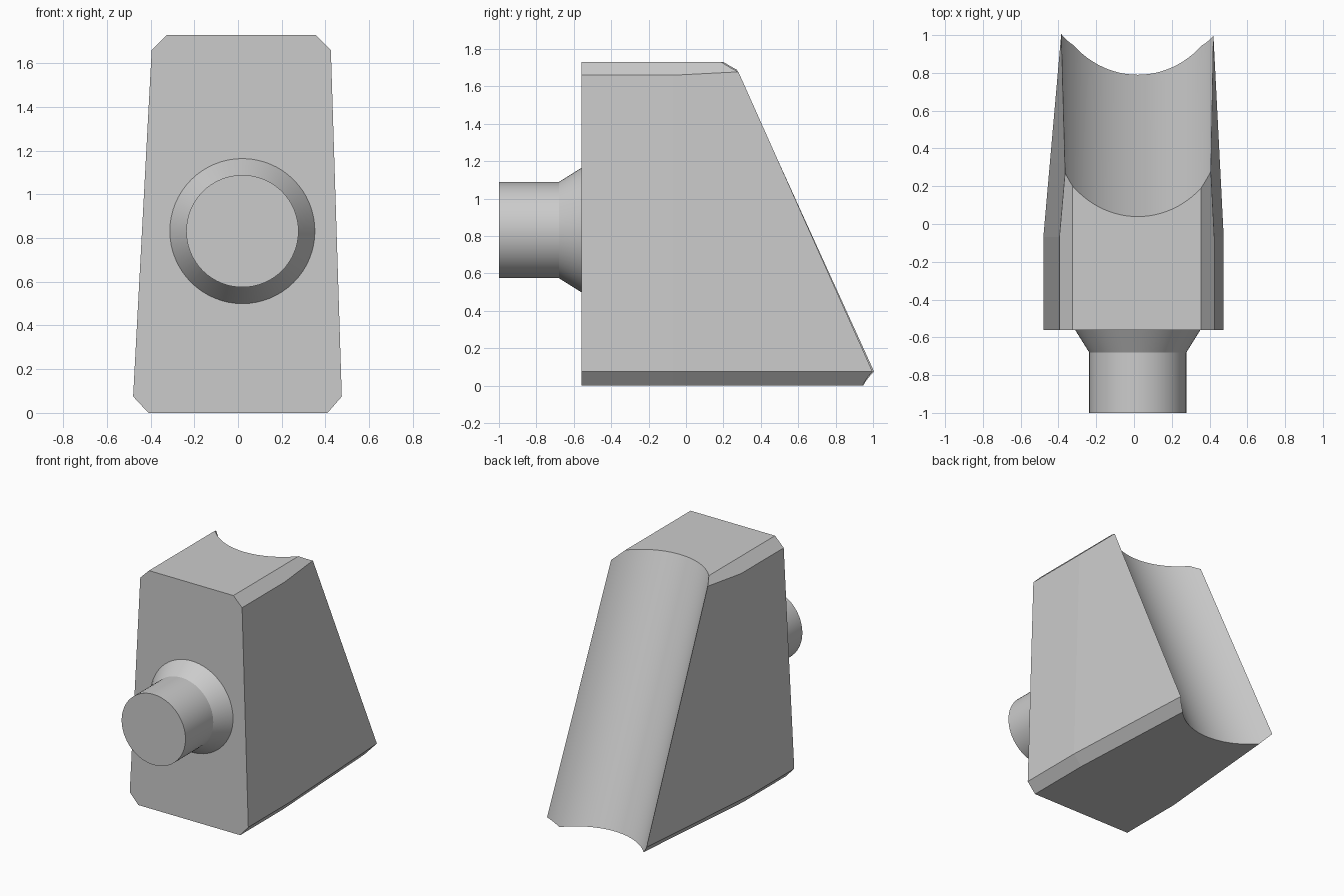
import bpy, bmesh
from math import sin, cos, pi, radians

cube = bpy.data.objects.get("Cube")
if cube:
    bpy.data.objects.remove(cube, do_unlink=True)

grey = bpy.data.materials.new("plain_grey")
grey.use_nodes = True
colour = (0.6, 0.6, 0.6, 1)
grey.diffuse_color = colour
grey.node_tree.nodes["Principled BSDF"].inputs["Base Color"].default_value = colour


def loft(name, rings, smooth=False):
    """Closed solid skinned through rings of equal point count."""
    bm = bmesh.new()
    loops = [[bm.verts.new(p) for p in ring] for ring in rings]
    n = len(loops[0])
    for a, b in zip(loops, loops[1:]):
        for i in range(n):
            j = (i + 1) % n
            bm.faces.new((a[i], a[j], b[j], b[i]))
    bm.faces.new(loops[0])
    bm.faces.new(loops[-1])
    bmesh.ops.recalc_face_normals(bm, faces=bm.faces)
    mesh = bpy.data.meshes.new(name)
    bm.to_mesh(mesh)
    bm.free()
    mesh.materials.append(grey)
    obj = bpy.data.objects.new(name, mesh)
    bpy.context.collection.objects.link(obj)
    if smooth:
        select(obj)
        bpy.ops.object.shade_smooth_by_angle(angle=radians(25))
    return obj


def select(obj):
    bpy.ops.object.select_all(action="DESELECT")
    obj.select_set(True)
    bpy.context.view_layer.objects.active = obj


# Chamfered block: sides lean in upwards and taper towards the back
def section(y):
    back = max(0, y + 0.07)
    left, right = 0.088 * back, 0.051 * back
    xl, xr = left - 0.395, 0.425 - right
    return [(left - 0.41, y, 0), (left - 0.48, y, 0.075),
            (xl, y, min(1.66 + left, 1.7)), (max(-0.325, xl + 0.01), y, 1.73),
            (min(0.355, xr - 0.01), y, 1.73), (xr, y, min(1.66 + right, 1.7)),
            (0.475 - right, y, 0.075), (0.41 - right, y, 0)]


body = loft("body", [section(y) for y in (-0.56, -0.07, 0.32, 1.1)])

# Slanted round channel cut out of the back
RADIUS, SLOPE, STEPS = 0.475, 0.434, 48
STRETCH = (1 + SLOPE ** 2) ** 0.5


def channel(z):
    middle = 0.79 - SLOPE * z + RADIUS * STRETCH
    arc = [-pi / 2 + pi * i / STEPS for i in range(STEPS + 1)]
    ring = [(0.02 + RADIUS * sin(a), middle - RADIUS * STRETCH * cos(a), z) for a in arc]
    return ring + [(1, middle, z), (1, middle + 2, z), (-1, middle + 2, z), (-1, middle, z)]


cutter = loft("channel_cutter", [channel(-0.3), channel(2.1)])
cutter.hide_render = True
cut = body.modifiers.new("channel", "BOOLEAN")
cut.operation, cut.solver, cut.object = "DIFFERENCE", "EXACT", cutter
select(body)
bpy.ops.object.modifier_apply(modifier=cut.name)
bpy.data.objects.remove(cutter, do_unlink=True)
for face in body.data.polygons:
    face.use_smooth = face.normal.y > 0.3

# Round peg with a flared collar on the front
profile = [(-1, 0.257), (-0.68, 0.257), (-0.56, 0.332), (-0.52, 0.332)]
turns = [2 * pi * i / 64 for i in range(64)]
loft("peg", [[(0.02 + r * cos(a), y, 0.832 + r * sin(a)) for a in turns]
             for y, r in profile], smooth=True)
